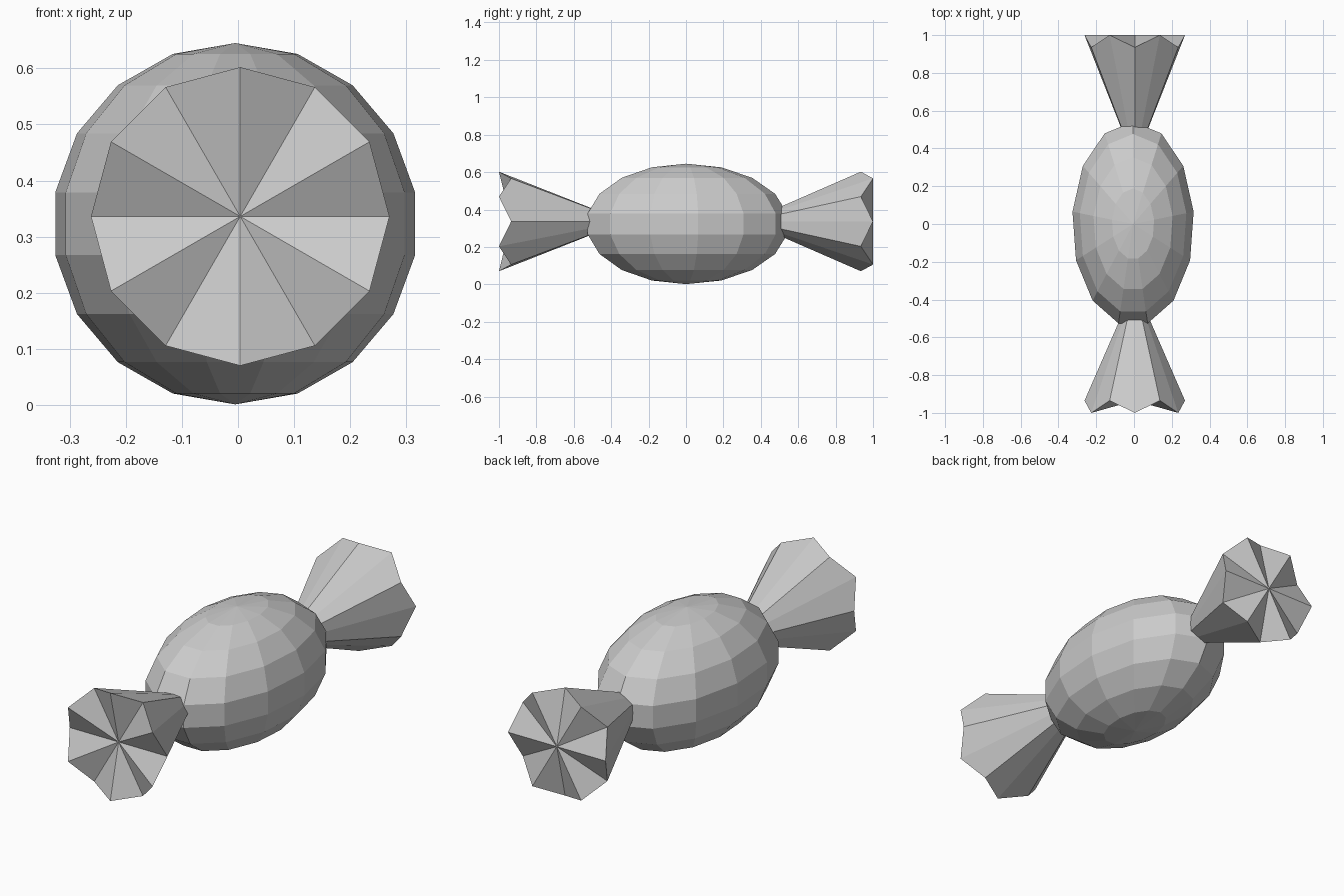
import bpy, bmesh
from math import sin, cos, pi

if "Cube" in bpy.data.objects:
    bpy.data.objects.remove(bpy.data.objects["Cube"])

# Candy body: low-poly sphere stretched along y
bpy.ops.mesh.primitive_uv_sphere_add(segments=13, ring_count=9, radius=1)
body = bpy.context.object
body.name = "candy_body"
body.data.transform(body.matrix_world)
for v in body.data.vertices:
    v.co = (v.co.x * 0.328 - 0.005, v.co.y * 0.55, v.co.z * 0.322 + 0.323)


# Wrapper end: twelve-sided cone with a zigzag rim and a fanned cap
def wrapper_end(name, side, long_parity, cap_y):
    bm = bmesh.new()
    cx, cz, r = 0.004, 0.336, 0.266
    apex = bm.verts.new((cx, side * 0.325, cz))
    cap = bm.verts.new((cx, side * cap_y, cz))
    rim = []
    for i in range(12):
        a = i * pi / 6
        y = 1.0 if i % 2 == long_parity else 0.935
        rim.append(bm.verts.new((cx + r * cos(a), side * y, cz + r * sin(a))))
    for i in range(12):
        p, q = rim[i], rim[(i + 1) % 12]
        bm.faces.new((apex, p, q))
        bm.faces.new((cap, q, p))
    bmesh.ops.recalc_face_normals(bm, faces=bm.faces)
    mesh = bpy.data.meshes.new(name)
    bm.to_mesh(mesh)
    bm.free()
    bpy.context.collection.objects.link(bpy.data.objects.new(name, mesh))


wrapper_end("wrapper_front", -1, 1, 0.935)
wrapper_end("wrapper_back", 1, 0, 1.0)
